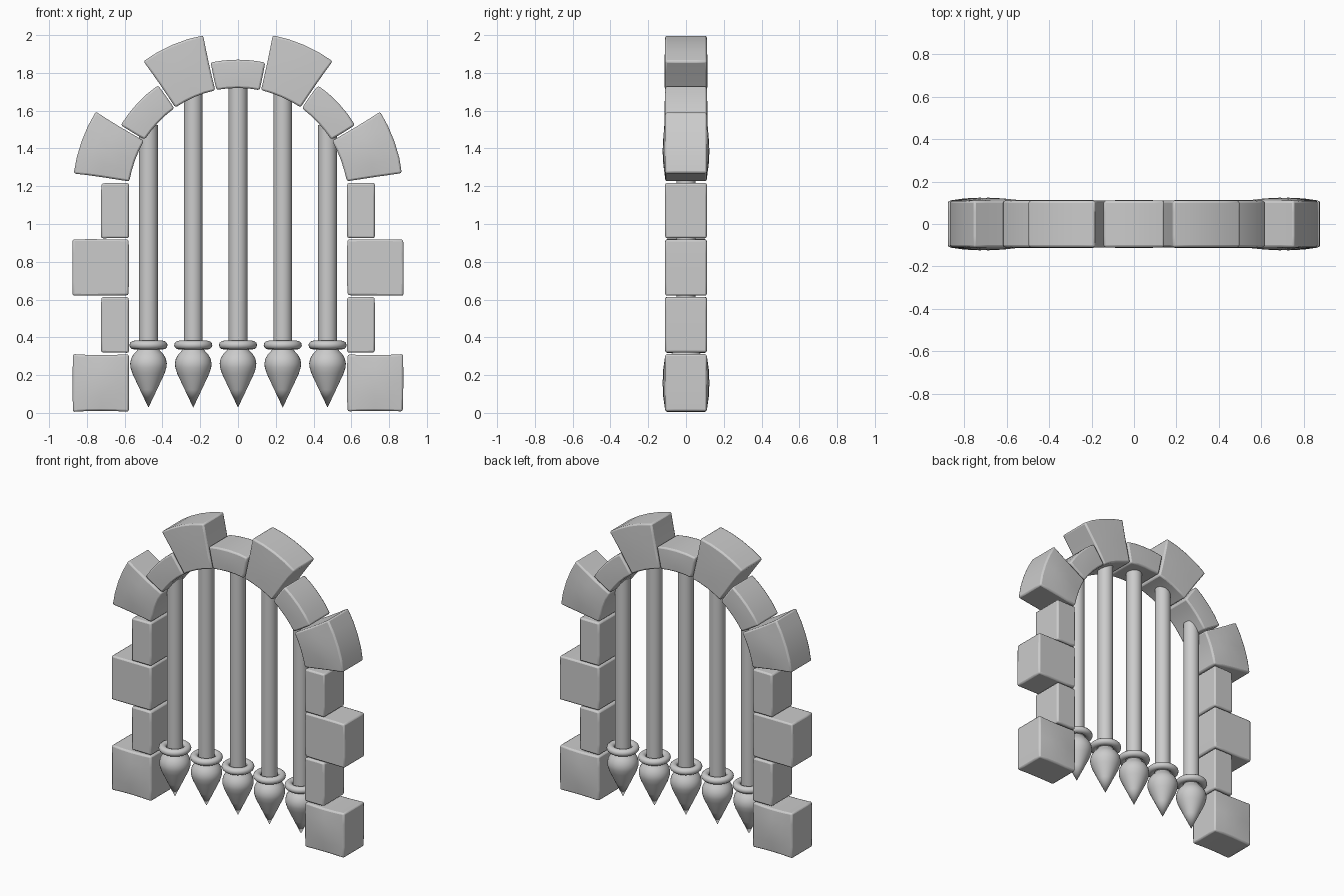
import bpy, bmesh, random
from math import sin, cos, radians, sqrt, pi

if "Cube" in bpy.data.objects:
    bpy.data.objects.remove(bpy.data.objects["Cube"])

random.seed(4)
HALF_DEPTH = 0.11
ARCH_Z, R_IN, R_SMALL, R_BIG = 1.14, 0.58, 0.73, 0.88


def finish(bm, name, angle=35):
    bmesh.ops.recalc_face_normals(bm, faces=bm.faces)
    me = bpy.data.meshes.new(name)
    bm.to_mesh(me)
    bm.free()
    ob = bpy.data.objects.new(name, me)
    bpy.context.collection.objects.link(ob)
    bpy.ops.object.select_all(action='DESELECT')
    ob.select_set(True)
    bpy.context.view_layer.objects.active = ob
    bpy.ops.object.shade_smooth_by_angle(angle=radians(angle))
    return ob


def stone(name, place, bulge, dent):
    """Worn block: place(u, v) maps the -1..1 square to (x, z)."""
    bm = bmesh.new()
    bmesh.ops.create_cube(bm, size=2)
    bmesh.ops.subdivide_edges(bm, edges=bm.edges[:], cuts=3, use_grid_fill=True)
    chips = [random.uniform(0, 0.025) for _ in range(4)]
    for v in bm.verts:
        a, w, b = v.co
        # swell the front and back, hollow the ends, chip the corners
        depth = w * (HALF_DEPTH + bulge * (1 - a * a) * (1 - b * b))
        chip = chips[(a > 0) + 2 * (b > 0)] * abs(a * b) ** 3
        b2 = b * (1 - dent * (1 - a * a) - chip)
        x, z = place(a * (1 - chip), b2)
        v.co = (x, depth, z)
    ob = finish(bm, name)
    mod = ob.modifiers.new("worn_edges", 'BEVEL')
    mod.width = 0.01
    mod.segments = 2
    mod.limit_method = 'ANGLE'
    mod.angle_limit = radians(40)
    return ob


# Pillar stones, alternating wide and narrow
rows = [(0.005, 0.312, 0.875, 0.014), (0.318, 0.615, 0.725, 0.0),
        (0.62, 0.92, 0.877, 0.0), (0.924, 1.218, 0.725, 0.0)]
for side, label in ((-1, "left"), (1, "right")):
    for i, (z0, z1, x1, bulge) in enumerate(rows):
        def place(u, v, z0=z0, z1=z1, x1=x1):
            return (side * (0.577 + (x1 - 0.577) * (u + 1) / 2),
                    z0 + (z1 - z0) * (v + 1) / 2)
        stone(f"{label}_pillar_stone_{i + 1}", place, bulge,
              0.04 if bulge else 0.005)

# Arch stones, alternating long and short
span = 164 / 7
for i in range(7):
    start = 8 + i * span
    r_out = R_SMALL if i % 2 else R_BIG

    def place(u, v, start=start, r_out=r_out):
        r = R_IN + (r_out - R_IN) * (u + 1) / 2
        t = radians(start + span / 2 + v * (span / 2 - 0.25))
        return r * cos(t), ARCH_Z + r * sin(t)
    stone(f"arch_stone_{i + 1}", place, 0.014 if i in (0, 6) else 0.004,
          0.0 if i % 2 else 0.025)


def lathe(name, x, profile, closed=False, sides=32):
    bm = bmesh.new()
    vs = [bm.verts.new((x + r, 0, z)) for r, z in profile]
    es = [bm.edges.new(p) for p in zip(vs, vs[1:])]
    if closed:
        es.append(bm.edges.new((vs[-1], vs[0])))
    bmesh.ops.spin(bm, geom=vs + es, cent=(x, 0, 0), axis=(0, 0, 1),
                   angle=2 * pi, steps=sides, use_merge=True)
    bmesh.ops.remove_doubles(bm, verts=bm.verts, dist=1e-5)
    return finish(bm, name, 40)


# Hanging bars with spear points and ring collars
tip = [(0, 0.028), (0.045, 0.123), (0.085, 0.208), (0.095, 0.24), (0.097, 0.262),
       (0.092, 0.287), (0.079, 0.31), (0.062, 0.328), (0.05, 0.345)]
ring = [(0.076 + 0.025 * cos(k * pi / 6), 0.359 + 0.023 * sin(k * pi / 6))
        for k in range(12)]
for i in range(5):
    x = (i - 2) * 0.237
    top = ARCH_Z + sqrt((R_IN + 0.03) ** 2 - x * x)
    lathe(f"bar_{i + 1}", x, [(0.05, 0.34), (0.05, top), (0, top)])
    lathe(f"spear_point_{i + 1}", x, tip)
    lathe(f"collar_{i + 1}", x, ring, closed=True)
